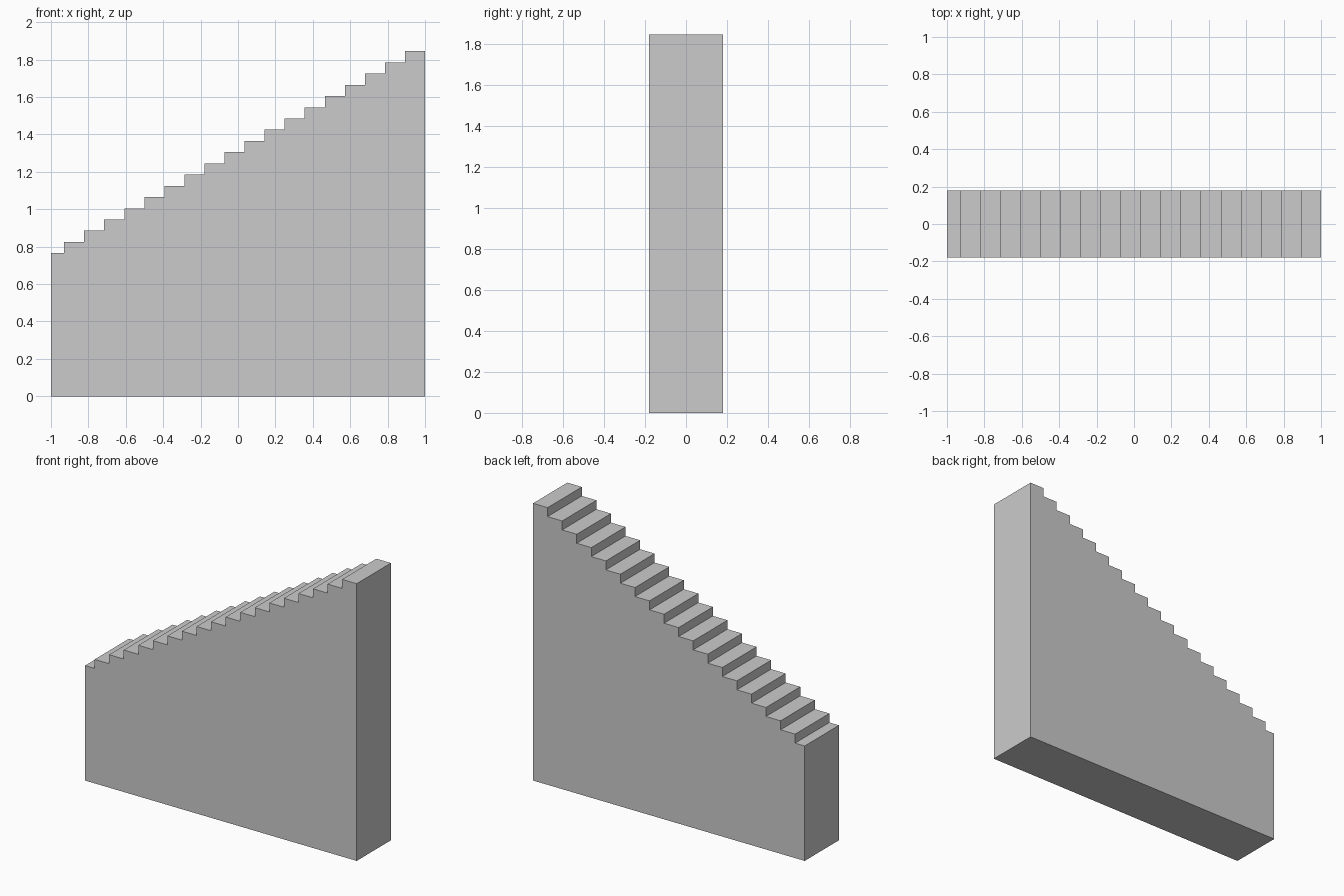
import bpy, bmesh

if "Cube" in bpy.data.objects:
    bpy.data.objects.remove(bpy.data.objects["Cube"])

TREADS = 19          # the lowest tread is cut short by the left end
RUN, RISE = 0.1072, 0.06
TOP = 1.845
HALF_DEPTH = 0.18

# Stepped side profile in the XZ plane, walked down from the highest tread
profile = [(-1, 0), (1, 0)]
for i in range(TREADS):
    z = TOP - i * RISE
    profile += [(1 - i * RUN, z), (max(-1, 1 - (i + 1) * RUN), z)]

# Extrude the profile through the depth to make the solid stair block
bm = bmesh.new()
side = bm.faces.new([bm.verts.new((x, -HALF_DEPTH, z)) for x, z in profile])
extruded = bmesh.ops.extrude_face_region(bm, geom=[side], use_keep_orig=True)
new_verts = [g for g in extruded["geom"] if isinstance(g, bmesh.types.BMVert)]
bmesh.ops.translate(bm, verts=new_verts, vec=(0, 2 * HALF_DEPTH, 0))
bmesh.ops.recalc_face_normals(bm, faces=bm.faces)

mesh = bpy.data.meshes.new("stair_block")
bm.to_mesh(mesh)
bm.free()
bpy.context.collection.objects.link(bpy.data.objects.new("stair_block", mesh))
